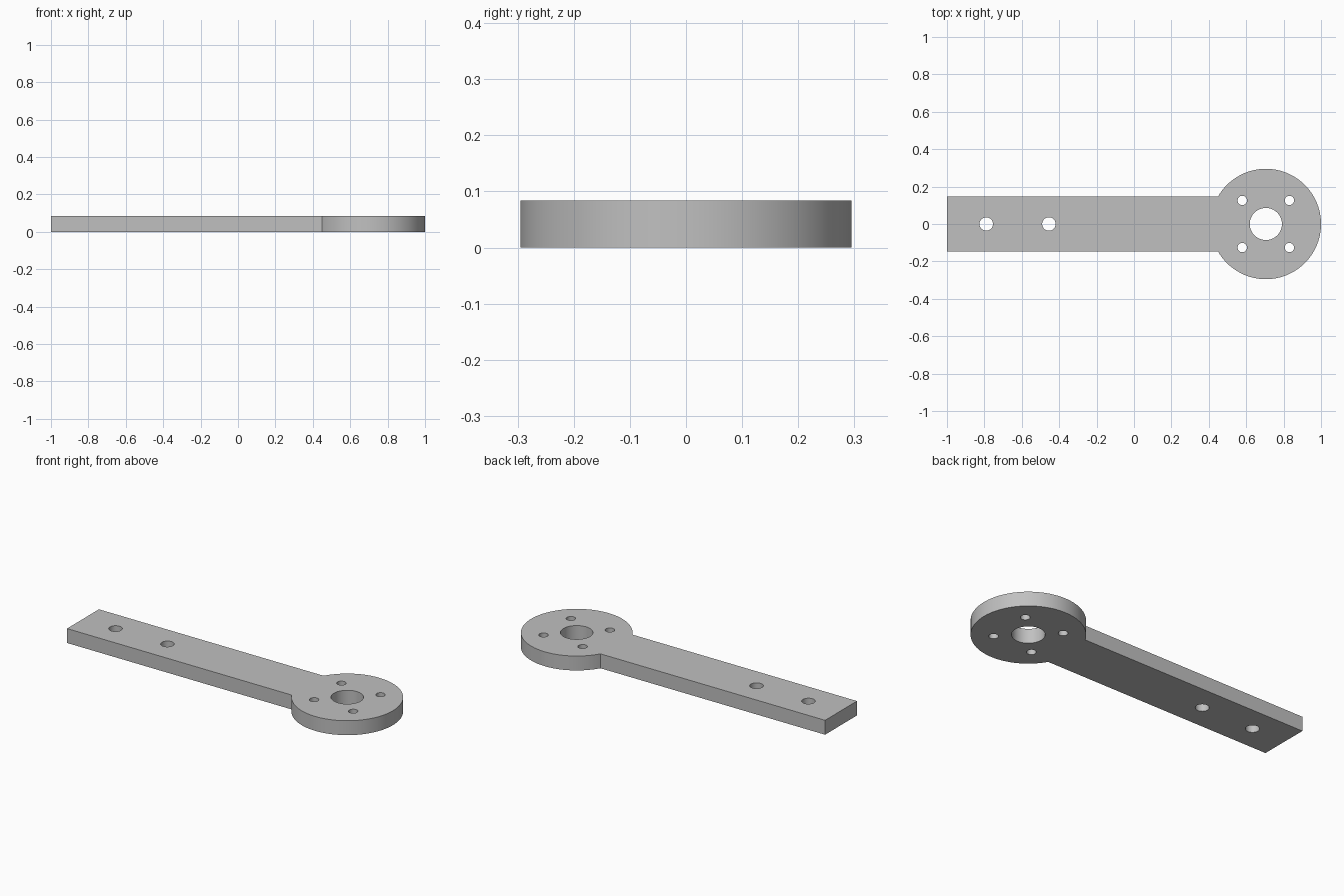
import bpy, bmesh
from math import sin, cos, pi, asin, radians

cube = bpy.data.objects.get("Cube")
if cube:
    bpy.data.objects.remove(cube, do_unlink=True)

HEIGHT = 0.084
HEAD_X, HEAD_R = 0.705, 0.295
BAR_HALF = 0.147

grey = bpy.data.materials.new("plain grey")
grey.use_nodes = True
COLOUR = (0.53, 0.53, 0.53, 1)
grey.diffuse_color = COLOUR
grey.node_tree.nodes["Principled BSDF"].inputs["Base Color"].default_value = COLOUR


def arc(cx, cy, r, start, end, steps):
    """Points along an arc, both ends included."""
    return [(cx + r * cos(start + (end - start) * i / steps),
             cy + r * sin(start + (end - start) * i / steps))
            for i in range(steps + 1)]


def add_loop(bm, points):
    verts = [bm.verts.new((x, y, 0)) for x, y in points]
    for a, b in zip(verts, verts[1:] + verts[:1]):
        bm.edges.new((a, b))


bm = bmesh.new()

# Outline: straight bar running into the round head
neck = pi - asin(BAR_HALF / HEAD_R)
add_loop(bm, [(-1, BAR_HALF), (-1, -BAR_HALF)]
         + arc(HEAD_X, 0, HEAD_R, -neck, neck, 96))

# Holes: head bore, four screw holes, two bar holes
holes = [(HEAD_X, 0, 0.086), (-0.79, 0, 0.036), (-0.455, 0, 0.036)]
holes += [(HEAD_X + sx * 0.126, sy * 0.126, 0.025)
          for sx in (-1, 1) for sy in (-1, 1)]
for x, y, r in holes:
    add_loop(bm, arc(x, y, r, 0, 2 * pi, 48)[:-1])

# Fill the flat profile and raise it to full thickness
bmesh.ops.triangle_fill(bm, use_beauty=True, edges=bm.edges[:])
raised = bmesh.ops.extrude_face_region(bm, geom=bm.faces[:], use_keep_orig=True)
top = [v for v in raised["geom"] if isinstance(v, bmesh.types.BMVert)]
bmesh.ops.translate(bm, verts=top, vec=(0, 0, HEIGHT))
bmesh.ops.recalc_face_normals(bm, faces=bm.faces[:])

mesh = bpy.data.meshes.new("lever_arm")
bm.to_mesh(mesh)
bm.free()
mesh.materials.append(grey)
arm = bpy.data.objects.new("lever_arm", mesh)
bpy.context.collection.objects.link(arm)

# Smooth round walls, crisp rims
bpy.ops.object.select_all(action="DESELECT")
arm.select_set(True)
bpy.context.view_layer.objects.active = arm
bpy.ops.object.shade_smooth_by_angle(angle=radians(30))
